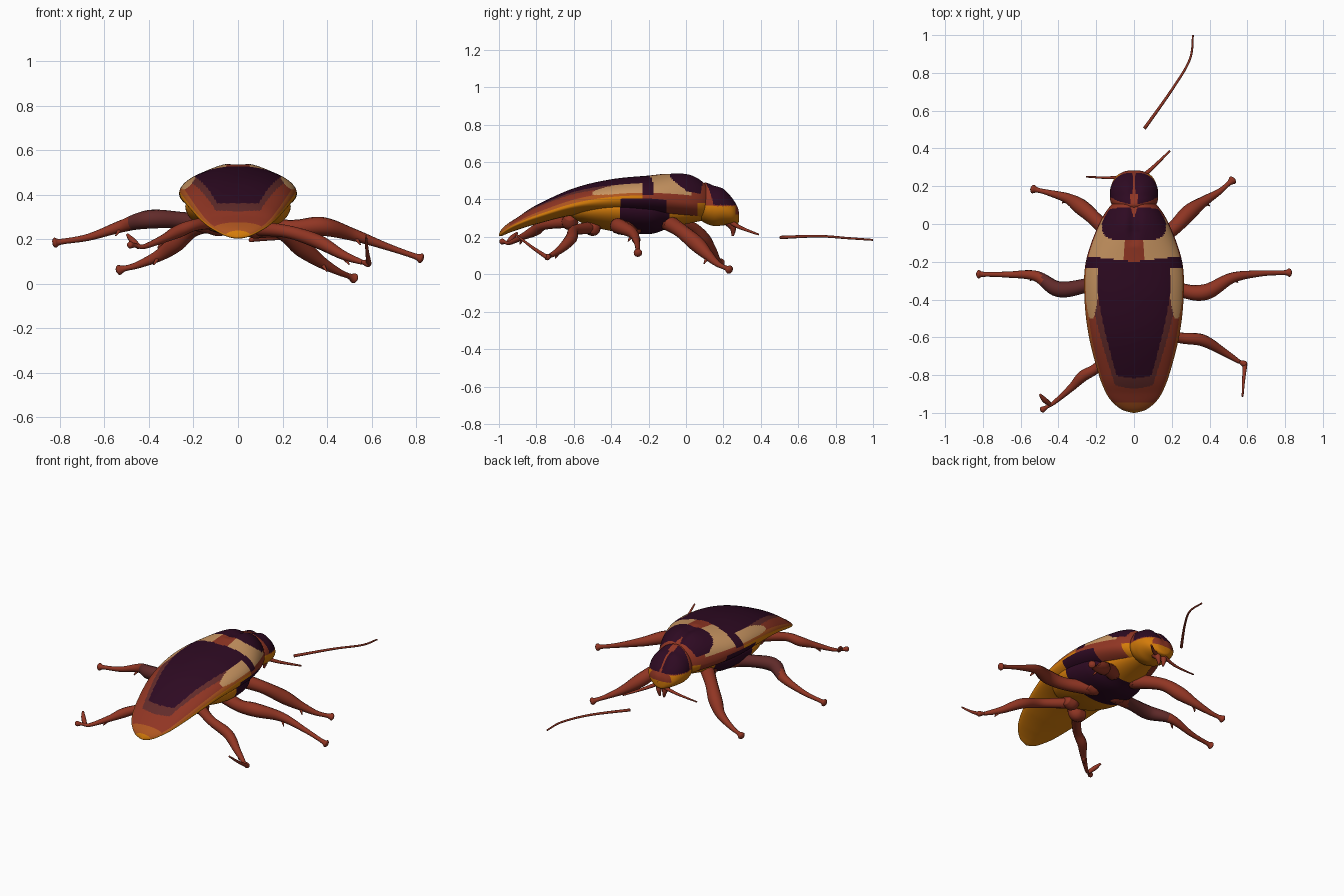
import bpy, bmesh, math
from mathutils import Vector

if "Cube" in bpy.data.objects:
    bpy.data.objects.remove(bpy.data.objects["Cube"])

# ---------- colours ----------
MATS = []


def material(name, r, g, b):
    m = bpy.data.materials.new(name)
    m.diffuse_color = (r, g, b, 1)
    m.use_nodes = True
    m.node_tree.nodes["Principled BSDF"].inputs["Base Color"].default_value = m.diffuse_color
    MATS.append(m)
    return len(MATS) - 1


DARK = material("dark_purple", .027, .003, .016)
BROWN = material("dull_brown", .12, .024, .023)
RED = material("red_brown", .28, .036, .017)
BURNT = material("burnt_orange", .42, .09, .014)
AMBER = material("amber", .66, .2, .003)
TAN = material("tan", .58, .3, .12)


def spline(pts, steps):
    """Catmull-Rom through tuples of any length."""
    out = []
    for i in range(len(pts) - 1):
        a, b, c, d = (pts[max(0, min(len(pts) - 1, i + k))] for k in (-1, 0, 1, 2))
        for s in range(steps):
            t = s / steps
            out.append(tuple(0.5 * (2 * q + (r - p) * t + (2 * p - 5 * q + 4 * r - w) * t * t
                                    + (3 * q - p - 3 * r + w) * t ** 3)
                             for p, q, r, w in zip(a, b, c, d)))
    out.append(pts[-1])
    return out


def skin(name, rings, colour):
    """Join rings into a closed smooth surface; colour(centre, ring angle) gives the material."""
    bm = bmesh.new()
    vr = [[bm.verts.new(p) for p in ring] for ring in rings]
    n = len(rings[0])
    for a, b in zip(vr, vr[1:]):
        for j in range(n):
            f = bm.faces.new((a[j], a[(j + 1) % n], b[(j + 1) % n], b[j]))
            f.material_index = colour(f.calc_center_median(), 2 * math.pi * (j + 0.5) / n)
    for ring in (vr[0], vr[-1]):
        f = bm.faces.new(ring)
        f.material_index = colour(f.calc_center_median(), 1.5)
    bmesh.ops.recalc_face_normals(bm, faces=bm.faces)
    me = bpy.data.meshes.new(name)
    bm.to_mesh(me)
    bm.free()
    for m in MATS:
        me.materials.append(m)
    for p in me.polygons:
        p.use_smooth = True
    bpy.context.collection.objects.link(bpy.data.objects.new(name, me))


def body(name, sections, colour, n=120, steps=16, groove=0.0, start=-0.12):
    """Sections: (y, half width, rim z, top z, bottom z)."""
    rings = []
    for y, w, zm, zt, zb in spline(sections, steps):
        ring = []
        for j in range(n):
            a = 2 * math.pi * j / n
            x, s = w * math.cos(a), math.sin(a)
            z = zm + s * ((zt - zm) if s > 0 else (zm - zb))
            if s > 0 and y > start:            # shallow furrow along the back
                z -= groove * s * min(1, (y - start) / 0.08) * math.exp(-(x / 0.03) ** 2)
            ring.append((x, y, z))
        rings.append(ring)
    skin(name, rings, colour)


def tube(name, pts, radii, rule=lambda c, a: RED, n=12, steps=8):
    """Round limb through pts, with one radius per point."""
    path = spline([(*p, r) for p, r in zip(pts, radii)], steps)
    rings = []
    for i, p in enumerate(path):
        t = Vector(path[min(i + 1, len(path) - 1)][:3]) - Vector(path[max(i - 1, 0)][:3])
        u = t.cross(Vector((0.1, 0.05, 1))).normalized()
        v = t.normalized().cross(u)
        c, r = Vector(p[:3]), max(p[3], 0.001)
        rings.append([c + r * (math.cos(2 * math.pi * k / n) * u + math.sin(2 * math.pi * k / n) * v)
                      for k in range(n)])
    skin(name, rings, rule)


# ---------- wing cases with thorax shield ----------
def shell_colour(c, a):
    q, s, y, x = abs(math.cos(a)), math.sin(a), c.y, abs(c.x)
    if s < 0:                                   # underside
        if -.35 < y < -.1:
            return DARK
        return RED if -.1 < y < .06 else AMBER
    if y > -0.15:                               # dark blob with a notch at the front
        notch = y > 0.03 and x < 0.3 * (y - 0.03)
        if not notch and (x / 0.17) ** 4 + abs((y - 0.0) / 0.088) ** 3 < 1 and q < 0.93:
            return DARK
    if y > -0.17 - 0.03 * (1 - q):
        if y < 0.03 and x > 0.05 + 0.15 * max(0, -0.15 - y) and q < 0.965:
            return TAN
        return RED
    if y > -0.215 - 0.02 * q:                   # dark cross band
        return DARK if q < 0.99 else RED
    if y > -0.5:                                # pale side patches
        k = max(0, (-0.36 - y) / 0.14) ** 2
        if 0.73 + 0.12 * k < q < 0.972 - 0.04 * k:
            return TAN
    lim = 0.74 - 0.24 * max(0, (-0.3 - y) / 0.5) ** 1.3
    if y > -0.815 + 0.06 * q * q and q < lim:
        return DARK
    if y > -0.87 + 0.05 * q * q and q < lim + 0.13:
        return BROWN
    if y > -0.945 and q < 0.945:
        return RED
    return BURNT if s > 0.14 and y > -.988 else AMBER


body("wing_cases", [
    (-1, .004, .21, .215, .205), (-.985, .06, .222, .243, .205), (-.95, .107, .245, .273, .22),
    (-.9, .145, .27, .305, .238), (-.8, .186, .308, .37, .268), (-.6, .238, .368, .46, .315),
    (-.4, .262, .4, .508, .31), (-.2, .255, .405, .528, .3), (0, .185, .385, .543, .3),
    (.11, .11, .38, .485, .3), (.13, .03, .38, .42, .34)], shell_colour, n=200, steps=24, groove=0.02)

# ---------- belly ----------
body("belly", [
    (-.62, .04, .33, .35, .315), (-.55, .17, .34, .37, .272), (-.4, .235, .35, .4, .232),
    (-.2, .215, .34, .4, .215), (-.08, .15, .335, .4, .25), (.1, .08, .34, .4, .29)],
    lambda c, a: DARK if -.35 < c.y < -.09 else AMBER)


# ---------- head ----------
def head_colour(c, a):
    x = abs(c.x)
    gap = 0.02 if c.y < 0.16 else 0.007
    if c.z > 0.37 and 0.105 + 0.035 * (x / 0.12) ** 2 < c.y < 0.27 and x > gap:
        return DARK
    return RED if c.z > 0.365 or c.y > 0.265 and c.z > 0.32 else AMBER


body("head", [
    (.05, .05, .36, .45, .31), (.1, .115, .36, .49, .275), (.15, .128, .36, .48, .258),
    (.2, .122, .35, .465, .262), (.25, .097, .335, .412, .265), (.278, .052, .32, .365, .27),
    (.284, .008, .315, .325, .3)], head_colour, groove=0.015, start=0.1)

# ---------- mouth and feelers ----------
for s in (-1, 1):
    tube("mouth_palp", [(s * .025, .22, .29), (s * .022, .25, .25), (s * .015, .25, .205)],
         (.028, .018, .006))
tube("right_feeler_base", [(.03, .24, .28), (.09, .29, .25), (.19, .387, .213)], (.014, .01, .005))
tube("left_feeler_base", [(-.02, .255, .27), (-.12, .245, .245), (-.255, .25, .235)],
     (.012, .008, .004))
tube("right_feeler_tip", [(.055, .505, .197), (.2, .71, .204), (.295, .87, .193), (.312, 1, .184)],
     (.009, .007, .006, .005))


# ---------- legs: hip, thigh, knee, shin, ankle, foot ----------
def leg(name, pts, scale=1.0, rule=lambda c, a: RED):
    end, prev = Vector(pts[-1]), Vector(pts[-2])
    d = (end - prev).normalized()
    path = pts[:-1] + [tuple(end - d * 0.03), tuple(end), tuple(end + d * 0.012)]
    radii = [scale * r for r in (.045, .038, .042, .028, .016, .013, .023, .01)]
    tube(name, path, radii, rule)
    # hip joint under the body
    x, y, z = pts[0]
    tube(name.replace("leg", "hip"), [(x * .5, y, z + .03), (x, y, z), (x * 1.7, y + .01, z)],
         (.03, .045, .032))
    # spur under the shin
    k = Vector(pts[3])
    side = Vector((pts[3][0], 0, 0)).normalized()
    tube("shin_spur", [tuple(k + side * 0.015 * i + Vector((0, -.012, -.022)) * i) for i in range(3)],
         (.014, .009, .003), n=8, steps=3)


leg("right_front_leg", [(.08, -.1, .28), (.2, -.03, .235), (.29, .06, .16), (.37, .12, .1),
                        (.45, .17, .055), (.522, .232, .025)])
leg("left_front_leg", [(-.08, -.1, .28), (-.2, .02, .25), (-.28, .09, .185), (-.35, .135, .13),
                       (-.45, .165, .085), (-.535, .185, .062)])
leg("right_middle_leg", [(.08, -.28, .25), (.25, -.35, .25), (.38, -.36, .258), (.52, -.285, .22),
                         (.67, -.262, .167), (.822, -.257, .115)])
leg("left_middle_leg", [(-.08, -.28, .26), (-.25, -.325, .285), (-.4, -.345, .29),
                        (-.52, -.275, .26), (-.67, -.268, .21), (-.822, -.266, .185)],
    rule=lambda c, a: BROWN if -.49 < c.x < -.2 else RED)
leg("right_rear_leg", [(.07, -.5, .25), (.22, -.595, .235), (.36, -.615, .19), (.47, -.675, .13),
                       (.55, -.725, .1), (.586, -.742, .092)], .75)
leg("left_rear_leg", [(-.07, -.62, .28), (-.19, -.755, .265), (-.27, -.805, .235),
                      (-.33, -.865, .205), (-.42, -.943, .168), (-.485, -.983, .175)], .7)

# ---------- trailing toes of the rear legs ----------
tube("right_rear_toe", [(.588, -.745, .092), (.58, -.83, .15), (.575, -.912, .215)],
     (.012, .008, .005))
tube("left_rear_toe", [(-.445, -.955, .165), (-.475, -.93, .195), (-.498, -.903, .222)],
     (.012, .014, .006))
